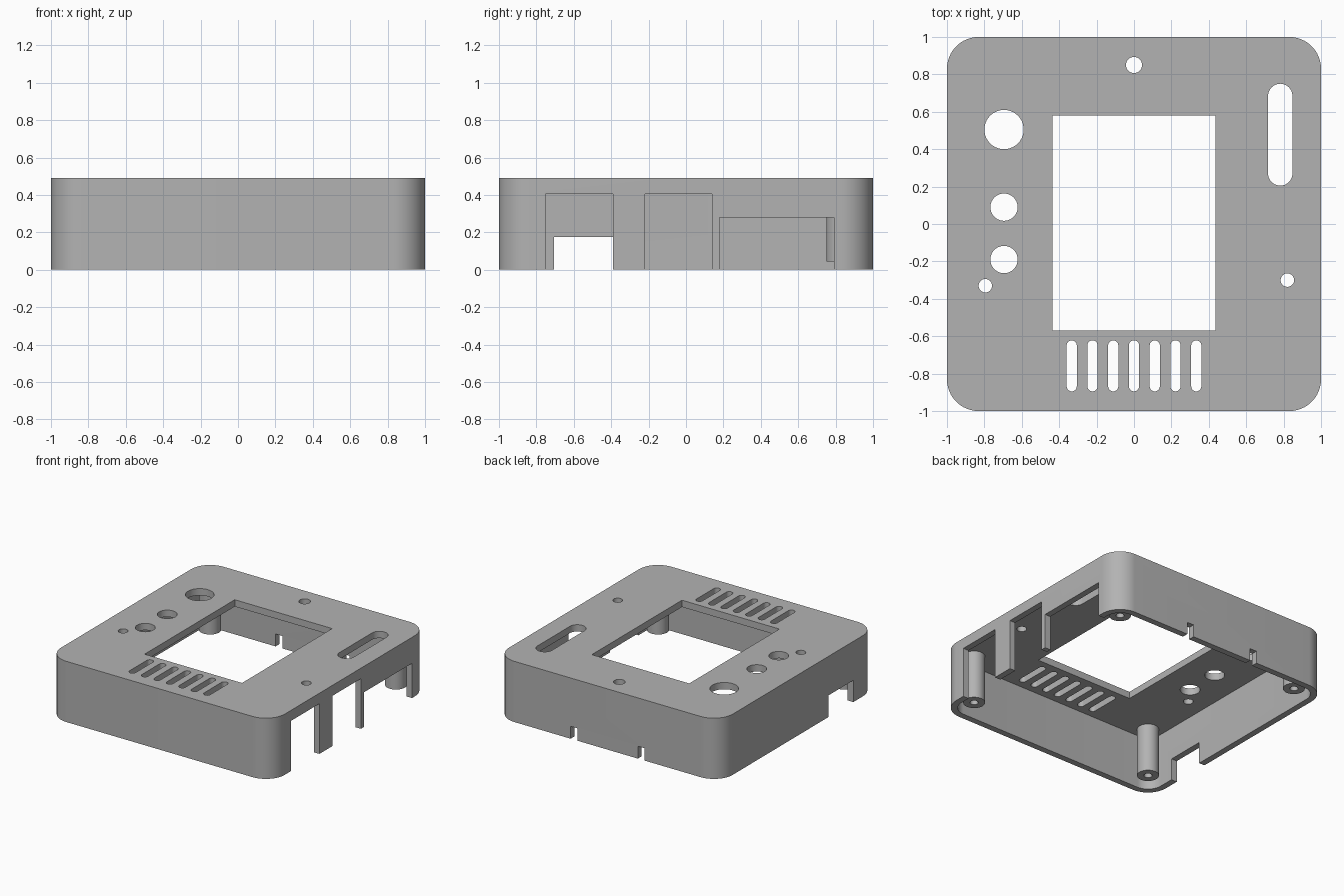
import bpy
import bmesh
from math import sin, cos, pi

cube = bpy.data.objects.get("Cube")
if cube:
    bpy.data.objects.remove(cube, do_unlink=True)

HEIGHT, PLATE, WALL, CORNER = 0.49, 0.055, 0.05, 0.17
CEILING = HEIGHT - PLATE

grey = bpy.data.materials.new("grey plastic")
grey.use_nodes = True
grey.diffuse_color = (0.45, 0.45, 0.45, 1)
grey.node_tree.nodes["Principled BSDF"].inputs["Base Color"].default_value = grey.diffuse_color


def prism(name, x0, x1, y0, y1, z0, z1, radius=0.0, steps=10):
    """Upright block with rounded vertical edges; a full radius gives a pill or cylinder."""
    outline = []
    corners = [(x1, y1, -1, -1), (x0, y1, 1, -1), (x0, y0, 1, 1), (x1, y0, -1, 1)]
    for quarter, (x, y, sx, sy) in enumerate(corners):
        for i in range(steps + 1 if radius else 1):
            a = (quarter + i / steps) * pi / 2
            outline.append((x + sx * radius + radius * cos(a),
                            y + sy * radius + radius * sin(a), z0))
    bm = bmesh.new()
    base = bm.faces.new([bm.verts.new(p) for p in outline])
    bmesh.ops.remove_doubles(bm, verts=bm.verts[:], dist=1e-5)
    top = bmesh.ops.extrude_face_region(bm, geom=bm.faces[:])
    for v in top["geom"]:
        if isinstance(v, bmesh.types.BMVert):
            v.co.z = z1
    bmesh.ops.recalc_face_normals(bm, faces=bm.faces[:])
    mesh = bpy.data.meshes.new(name)
    bm.to_mesh(mesh)
    bm.free()
    mesh.materials.append(grey)
    obj = bpy.data.objects.new(name, mesh)
    bpy.context.collection.objects.link(obj)
    return obj


def cylinder(name, x, y, r, z0, z1):
    return prism(name, x - r, x + r, y - r, y + r, z0, z1, r)


def activate(obj):
    bpy.ops.object.select_all(action='DESELECT')
    obj.select_set(True)
    bpy.context.view_layer.objects.active = obj


def cut(obj, cutter):
    activate(obj)
    mod = obj.modifiers.new("cut", 'BOOLEAN')
    mod.operation, mod.solver, mod.object = 'DIFFERENCE', 'EXACT', cutter
    bpy.ops.object.modifier_apply(modifier=mod.name)
    bpy.data.objects.remove(cutter, do_unlink=True)


def smooth(obj):
    activate(obj)
    bpy.ops.object.shade_smooth_by_angle(angle=pi / 6)


# Hollow shell, open underneath
case = prism("case_shell", -1, 1, -1, 1, 0, HEIGHT, CORNER, 16)
inner = 1 - WALL
cut(case, prism("cavity", -inner, inner, -inner, inner, -0.1, CEILING, CORNER - WALL, 16))

# Screen window
low, high = CEILING - 0.02, HEIGHT + 0.1
cut(case, prism("window", -0.435, 0.435, -0.57, 0.58, low, high))

# Round holes in the top
for x, y, r in [(-0.695, 0.505, 0.105), (-0.695, 0.09, 0.073), (-0.695, -0.19, 0.073),
                (-0.795, -0.33, 0.036), (0, 0.85, 0.043), (0.82, -0.3, 0.036)]:
    cut(case, cylinder("hole", x, y, r, low, high))

# Long slot and row of vents
cut(case, prism("slot", 0.717, 0.847, 0.205, 0.75, low, high, 0.065))
for i in range(-3, 4):
    x = i * 0.111
    cut(case, prism("vent", x - 0.027, x + 0.027, -0.895, -0.622, low, high, 0.027))

# Connector openings in the right wall
for y0, y1, top in [(-0.75, -0.39, 0.405), (-0.22, 0.14, 0.405), (0.18, 0.79, 0.28)]:
    cut(case, prism("opening", 0.9, 1.1, y0, y1, -0.1, top))

# Notch in the left wall and two small notches in the back wall
cut(case, prism("side_notch", -1.1, -0.9, -0.705, -0.39, -0.1, 0.175))
for x in (-0.3, 0.3):
    cut(case, prism("back_notch", x - 0.03, x + 0.03, 0.9, 1.1, -0.1, 0.1))
smooth(case)

# Screw posts with blind holes
for side, sx in (("left", -1), ("right", 1)):
    for end, sy in (("front", -1), ("back", 1)):
        x, y = sx * 0.83, sy * 0.83
        post = cylinder(f"screw_post_{end}_{side}", x, y, 0.08, 0.045, CEILING + 0.01)
        cut(post, cylinder("screw_hole", x, y, 0.03, -0.1, 0.35))
        smooth(post)
